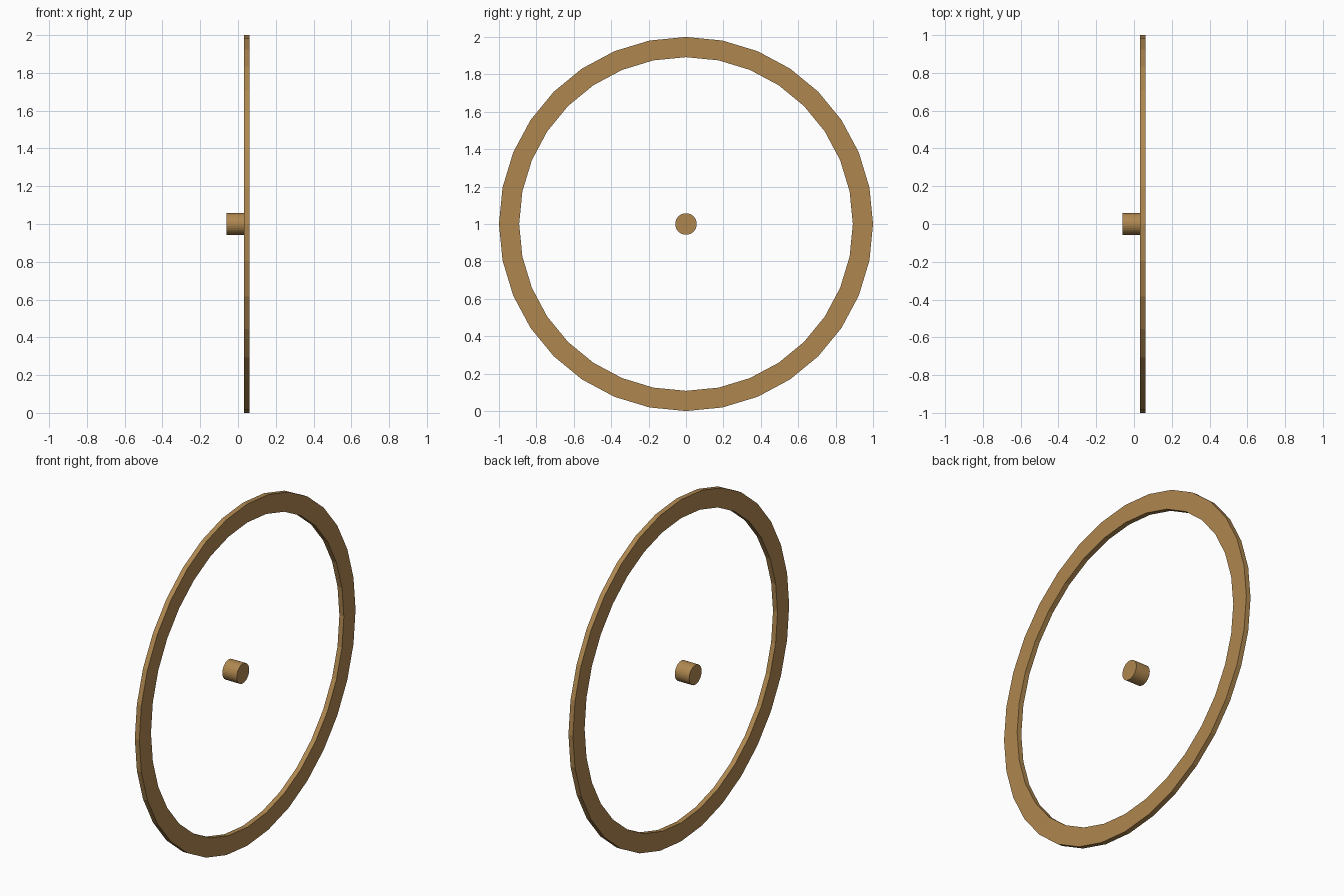
import bpy
import bmesh
import math

if "Cube" in bpy.data.objects:
    bpy.data.objects.remove(bpy.data.objects["Cube"])

SIDES = 32
CENTRE_Z = 1.0

wood = bpy.data.materials.new("warm_brown")
wood.diffuse_color = (0.43, 0.245, 0.08, 1.0)
wood.use_nodes = True
wood.node_tree.nodes["Principled BSDF"].inputs["Base Color"].default_value = wood.diffuse_color


def lathe_x(name, profile, closed):
    """Revolve (x, radius) points round the wheel's x axis, flat shaded."""
    bm = bmesh.new()
    rings = []
    for x, r in profile:
        ring = []
        for i in range(SIDES):
            a = 2 * math.pi * i / SIDES
            ring.append(bm.verts.new((x, r * math.cos(a), CENTRE_Z + r * math.sin(a))))
        rings.append(ring)
    pairs = list(zip(rings, rings[1:]))
    if closed:
        pairs.append((rings[-1], rings[0]))
    else:
        bm.faces.new(rings[0])
        bm.faces.new(rings[-1])
    for a, b in pairs:
        for i in range(SIDES):
            j = (i + 1) % SIDES
            bm.faces.new((a[i], a[j], b[j], b[i]))
    bmesh.ops.recalc_face_normals(bm, faces=bm.faces)
    mesh = bpy.data.meshes.new(name)
    bm.to_mesh(mesh)
    bm.free()
    mesh.materials.append(wood)
    obj = bpy.data.objects.new(name, mesh)
    bpy.context.collection.objects.link(obj)
    return obj


# Flat outer rim with a rectangular section
lathe_x("rim", [(0.032, 0.892), (0.061, 0.892), (0.061, 1.0), (0.032, 1.0)], True)

# Small solid hub, floating at the centre
lathe_x("hub", [(-0.061, 0.0575), (0.032, 0.0575)], False)
